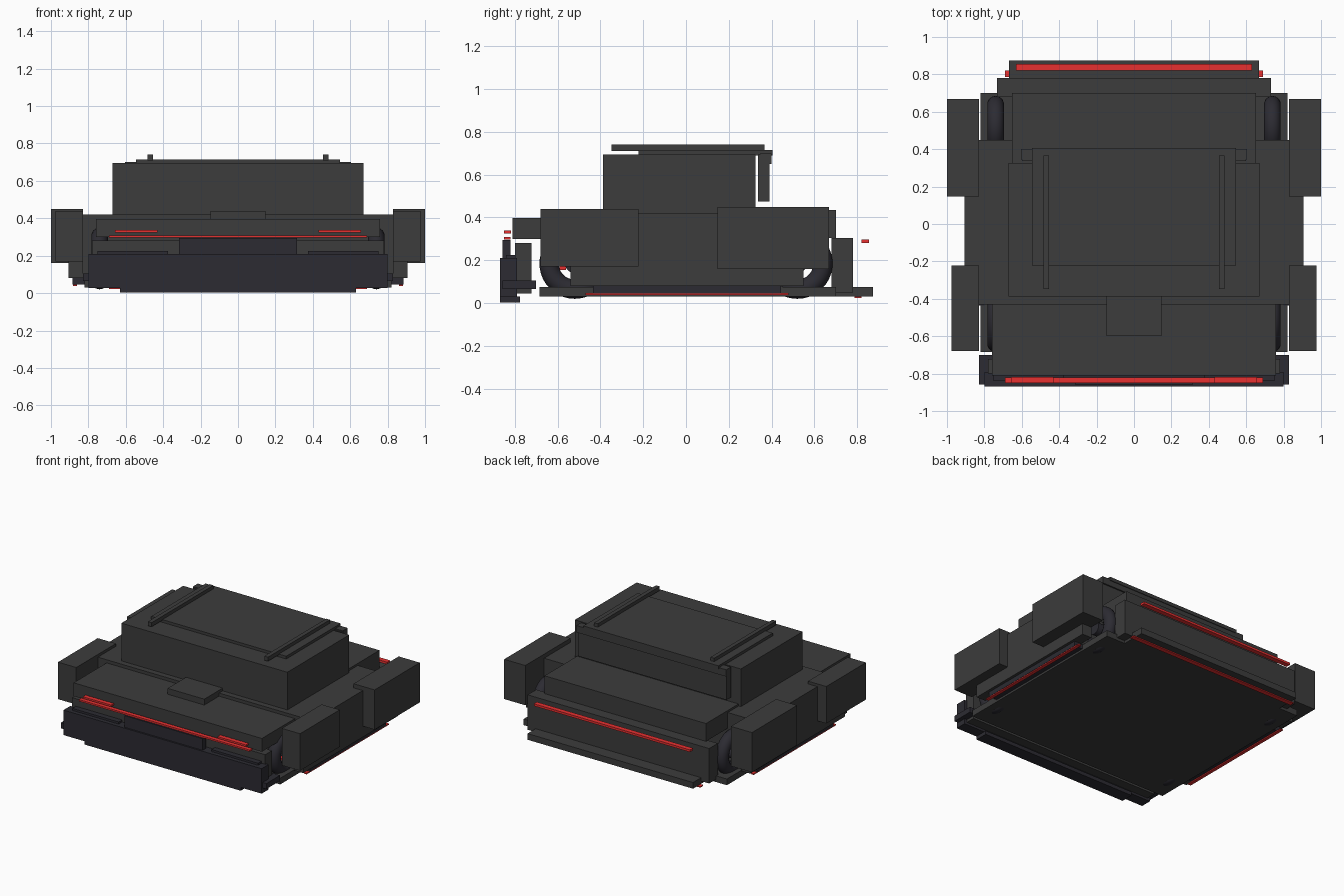
import bpy, math

if "Cube" in bpy.data.objects:
    bpy.data.objects.remove(bpy.data.objects["Cube"])


def material(name, rgb):
    m = bpy.data.materials.new(name)
    m.diffuse_color = (*rgb, 1)
    m.use_nodes = True
    m.node_tree.nodes["Principled BSDF"].inputs["Base Color"].default_value = m.diffuse_color
    return m


BODY = material("body_dark_grey", (0.045, 0.045, 0.045))
TRIM = material("trim_black", (0.025, 0.024, 0.032))
RED = material("light_red", (0.8, 0.03, 0.03))


def box(name, x, y, z, mat=BODY):
    """Box from (min, max) ranges on each axis."""
    bpy.ops.mesh.primitive_cube_add(
        size=1, location=[(a + b) / 2 for a, b in (x, y, z)])
    o = bpy.context.object
    o.name = name
    o.scale = [b - a for a, b in (x, y, z)]
    bpy.ops.object.transform_apply(location=False, rotation=False, scale=True)
    o.data.materials.append(mat)


def wide(name, half, y, z, mat=BODY):
    """Box centred on x = 0."""
    box(name, (-half, half), y, z, mat)


def pair(name, x, y, z, mat=BODY):
    """Box mirrored to both sides."""
    box("right_" + name, x, y, z, mat)
    box("left_" + name, (-x[1], -x[0]), y, z, mat)


# Main body
wide("undertray", 0.82, (-0.685, 0.70), (0.03, 0.075))
wide("body_core", 0.83, (-0.43, 0.45), (0.075, 0.42))
pair("side_panel", (0.83, 0.905), (-0.54, 0.55), (0.08, 0.42))
pair("side_skirt", (0.80, 0.885), (-0.435, 0.445), (0.045, 0.08), TRIM)
wide("hood", 0.76, (-0.81, -0.42), (0.30, 0.397))
wide("hood_scoop", 0.148, (-0.60, -0.38), (0.39, 0.44))
wide("rear_deck", 0.652, (0.30, 0.70), (0.305, 0.435))
pair("front_fender", (0.83, 0.977), (-0.68, -0.222), (0.17, 0.44))
pair("rear_fender", (0.83, 1.0), (0.147, 0.668), (0.16, 0.45))

# Cabin and roof
wide("cabin", 0.67, (-0.388, 0.325), (0.42, 0.695))
wide("roof_panel", 0.545, (-0.222, 0.405), (0.69, 0.715))
wide("rear_spoiler", 0.605, (0.345, 0.40), (0.65, 0.70))
wide("rear_window", 0.60, (0.337, 0.39), (0.475, 0.695))
pair("roof_rail", (0.455, 0.485), (-0.347, 0.367), (0.71, 0.74))

# Front end
wide("front_bumper", 0.80, (-0.87, -0.79), (0.028, 0.21), TRIM)
wide("front_lip", 0.63, (-0.868, -0.775), (0.003, 0.03), TRIM)
wide("front_splitter", 0.83, (-0.858, -0.70), (0.065, 0.105), TRIM)
wide("bumper_backing", 0.78, (-0.80, -0.722), (0.045, 0.28))
wide("grille", 0.315, (-0.858, -0.82), (0.15, 0.295), TRIM)
pair("air_intake", (0.375, 0.75), (-0.84, -0.79), (0.10, 0.225), TRIM)

# Rear end
wide("rear_bumper", 0.733, (0.68, 0.78), (0.05, 0.305))
wide("rear_diffuser", 0.668, (0.70, 0.873), (0.03, 0.075))

# Red lights
wide("front_light_bar", 0.69, (-0.85, -0.82), (0.297, 0.309), RED)
pair("headlight", (0.43, 0.658), (-0.85, -0.818), (0.325, 0.338), RED)
wide("rear_light_bar", 0.63, (0.82, 0.855), (0.28, 0.296), RED)
wide("rear_under_light", 0.69, (0.787, 0.82), (0.023, 0.031), RED)
pair("side_under_light", (0.86, 0.883), (-0.47, 0.48), (0.038, 0.046), RED)

# Wheels inside the fenders
for side, sx in (("right", 1), ("left", -1)):
    for end, y in (("front", -0.52), ("rear", 0.52)):
        at = (sx * 0.74, y, 0.185)
        bpy.ops.mesh.primitive_torus_add(
            location=at, rotation=(0, math.pi / 2, 0), major_segments=40,
            minor_segments=14, major_radius=0.12, minor_radius=0.045)
        tyre = bpy.context.object
        tyre.name = f"{side}_{end}_tyre"
        tyre.data.materials.append(TRIM)
        bpy.ops.object.shade_smooth_by_angle()
        bpy.ops.mesh.primitive_cylinder_add(
            vertices=24, radius=0.045, depth=0.08, location=at,
            rotation=(0, math.pi / 2, 0))
        hub = bpy.context.object
        hub.name = f"{side}_{end}_hub"
        hub.data.materials.append(TRIM)
        bpy.ops.object.shade_smooth_by_angle()
pair("brake_caliper", (0.72, 0.77), (-0.59, -0.56), (0.155, 0.17), RED)
